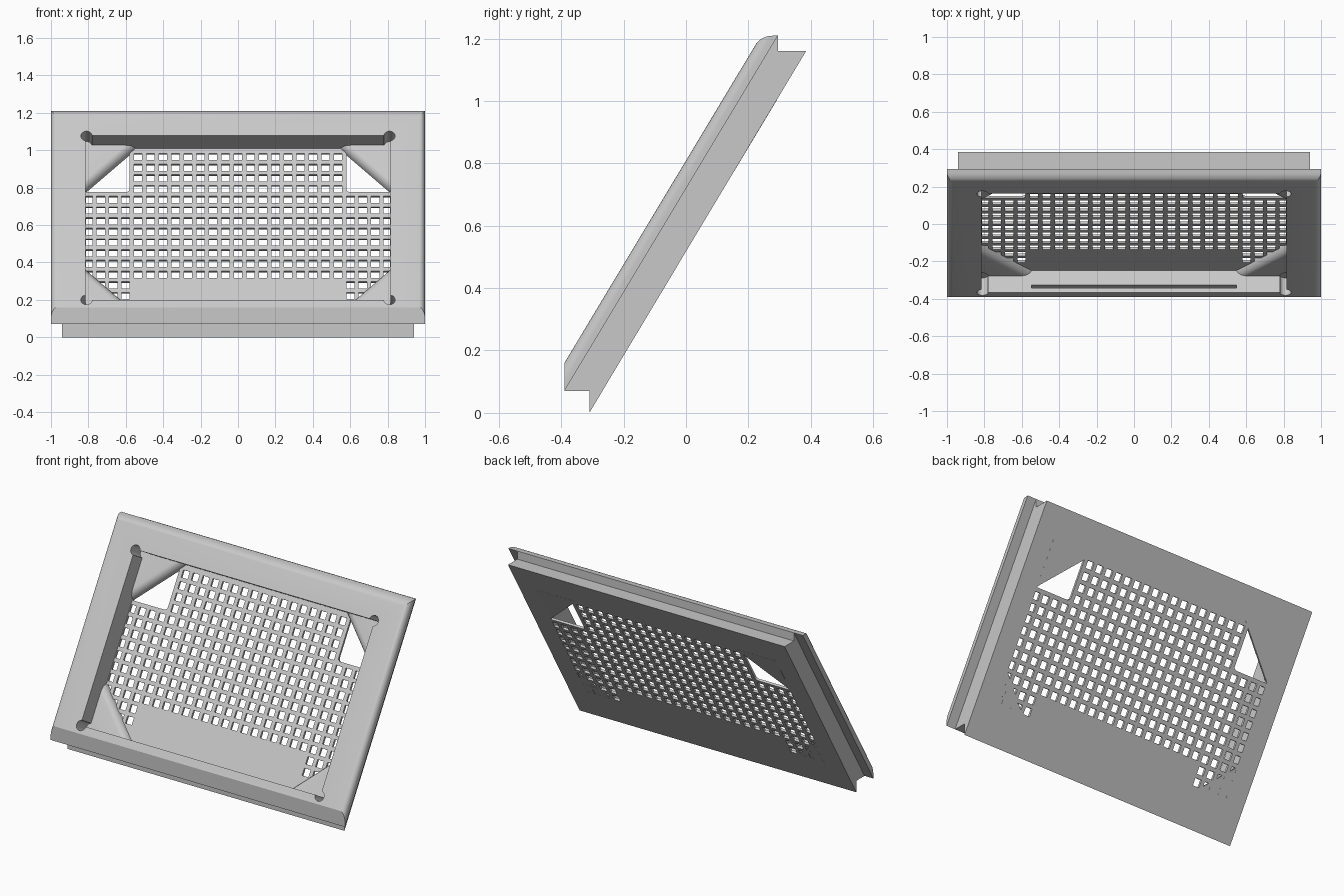
import bpy, bmesh, math
from mathutils import Matrix, Vector

cube = bpy.data.objects.get("Cube")
if cube:
    bpy.data.objects.remove(cube, do_unlink=True)

grey = bpy.data.materials.new("light_grey")
grey.use_nodes = True
COLOUR = (0.58, 0.58, 0.58, 1)
grey.diffuse_color = COLOUR
grey.node_tree.nodes["Principled BSDF"].inputs["Base Color"].default_value = COLOUR

# Tilted frame: u across, v up the slope, w out of the front surface
TILT = math.atan(1.664)
FRAME = Matrix.Translation((0, -0.39, 0.16)) @ Matrix.Rotation(TILT, 4, 'X')
NORMAL = (FRAME.to_3x3() @ Vector((0, 0, 1))).normalized()
HALF, LOW, HIGH = 0.815, 0.047, 1.073      # pocket outline
FLOOR, BACK = -0.136, -0.151               # depths
PITCH, HOLE = 0.0667, 0.0215               # grille spacing and half hole


def add_loft(bm, rings):
    loops = [[bm.verts.new(p) for p in ring] for ring in rings]
    n = len(loops[0])
    for a, b in zip(loops, loops[1:]):
        for i in range(n):
            j = (i + 1) % n
            bm.faces.new((a[i], a[j], b[j], b[i]))
    bm.faces.new(loops[0][::-1])
    bm.faces.new(loops[-1])


def finish(name, bm):
    bmesh.ops.recalc_face_normals(bm, faces=bm.faces)
    mesh = bpy.data.meshes.new(name)
    bm.to_mesh(mesh)
    bm.free()
    mesh.materials.append(grey)
    ob = bpy.data.objects.new(name, mesh)
    bpy.context.collection.objects.link(ob)
    return ob


def side_prism(profile, half):
    bm = bmesh.new()
    add_loft(bm, [[(x, y, z) for y, z in profile] for x in (-half, half)])
    return bm


def add_plate(bm, outline, w0, w1):
    add_loft(bm, [[FRAME @ Vector((u, v, w)) for u, v in outline] for w in (w0, w1)])


def box(u0, u1, v0, v1):
    return [(u0, v0), (u1, v0), (u1, v1), (u0, v1)]


def round_edges(bm, test, radius, segments=5):
    edges = [e for e in bm.edges if test(e)]
    bmesh.ops.bevel(bm, geom=edges, offset=radius, segments=segments,
                    profile=0.5, affect='EDGES')


def cut(ob, cutters):
    for c in cutters:
        m = ob.modifiers.new("cut", 'BOOLEAN')
        m.operation, m.solver, m.object = 'DIFFERENCE', 'EXACT', c
    deps = bpy.context.evaluated_depsgraph_get()
    mesh = bpy.data.meshes.new_from_object(ob.evaluated_get(deps))
    ob.modifiers.clear()
    ob.data = mesh


# Front frame with rounded side and top edges
bm = side_prism([(-0.39, 0.07), (-0.39, 0.16), (0.241, 1.21), (0.295, 1.21)], 1.0)
inverse = FRAME.inverted()
round_edges(bm, lambda e: all(abs((inverse @ v.co).z) < 0.005 for v in e.verts)
            and not all(v.co.z < 0.2 for v in e.verts), 0.032)
frame = finish("front_frame", bm)

# Rear body with stepped ends
body = finish("rear_body", side_prism(
    [(-0.39, 0.07), (-0.31, 0.07), (-0.31, 0), (0.385, 1.16),
     (0.295, 1.16), (0.295, 1.21)], 0.94))

# Pocket cutter
bm = bmesh.new()
add_plate(bm, box(-HALF, HALF, LOW, HIGH), FLOOR, 0.1)
pocket = finish("pocket_cutter", bm)

# Round relief cutters in the pocket corners
bm = bmesh.new()
for s in (-1, 1):
    for v in (LOW, HIGH - 0.004):
        ring = [(s * 0.81 + 0.03 * math.cos(i * math.tau / 24),
                 v + 0.03 * math.sin(i * math.tau / 24)) for i in range(24)]
        add_plate(bm, ring, -0.108, 0.1)
reliefs = finish("corner_relief_cutter", bm)

# Lower slot cutter, open through the bottom end
edge = FRAME @ Vector((0, 0.23, FLOOR))
top, bottom = edge + NORMAL * 0.1, edge - NORMAL * 0.1
bm = side_prism([(-0.342, -0.1), (-0.342, 0.4), (top.y, top.z),
                 (bottom.y, bottom.z), (bottom.y, -0.1)], 0.548)
round_edges(bm, lambda e: abs((e.verts[0].co - e.verts[1].co).normalized().dot(NORMAL)) > 0.999, 0.03)
slot = finish("slot_cutter", bm)

# Upper corner opening cutters
bm = bmesh.new()
for s in (-1, 1):
    add_plate(bm, box(*sorted((s * 0.58, s * 0.812)), 0.8, HIGH - 0.003), -0.3, -0.05)
round_edges(bm, lambda e: abs((e.verts[0].co - e.verts[1].co).normalized().dot(NORMAL)) > 0.999
            and abs(e.verts[0].co.x) < 0.6 and (inverse @ e.verts[0].co).y < 0.9, 0.02)
openings = finish("corner_opening_cutter", bm)

# Grille cutter: square holes, leaving out the openings and the slot
bm = bmesh.new()
for row in range(14):
    v = 1.021 - row * PITCH
    for col in range(-12, 13):
        if (row < 4 and abs(col) > 8) or (row > 11 and abs(col) < 9):
            continue
        u = col * PITCH
        u0, u1 = max(u - HOLE, -0.812), min(u + HOLE, 0.812)
        add_plate(bm, box(u0, u1, v - HOLE, v + HOLE), -0.2, -0.12)
grille = finish("grille_cutter", bm)

cut(frame, [pocket, reliefs, slot])
cut(body, [pocket, reliefs, slot, openings, grille])

# Triangular corner supports with a rounded long edge
supports = []
for side, s in (("right", -1), ("left", 1)):
    for level, v0, d in (("lower", LOW, 1), ("upper", HIGH, -1)):
        rings = []
        for i in range(9):
            t = i / 8 * math.pi / 2
            leg = 0.21 + 0.06 * math.cos(t)
            w = BACK + 0.001 + 0.047 * math.sin(t)
            rings.append([FRAME @ Vector(p) for p in (
                (s * HALF, v0, w), (s * (HALF - leg), v0, w), (s * HALF, v0 + d * leg, w))])
        bm = bmesh.new()
        add_loft(bm, rings)
        ob = finish(f"{level}_{side}_corner_support", bm)
        cut(ob, [reliefs])
        supports.append(ob)

for c in (pocket, reliefs, slot, openings, grille):
    bpy.data.objects.remove(c, do_unlink=True)

# Smooth the rounded edges, keep the rest sharp
bpy.ops.object.select_all(action='DESELECT')
for ob in [frame, body] + supports:
    ob.select_set(True)
bpy.context.view_layer.objects.active = frame
bpy.ops.object.shade_smooth_by_angle(angle=math.radians(30))
